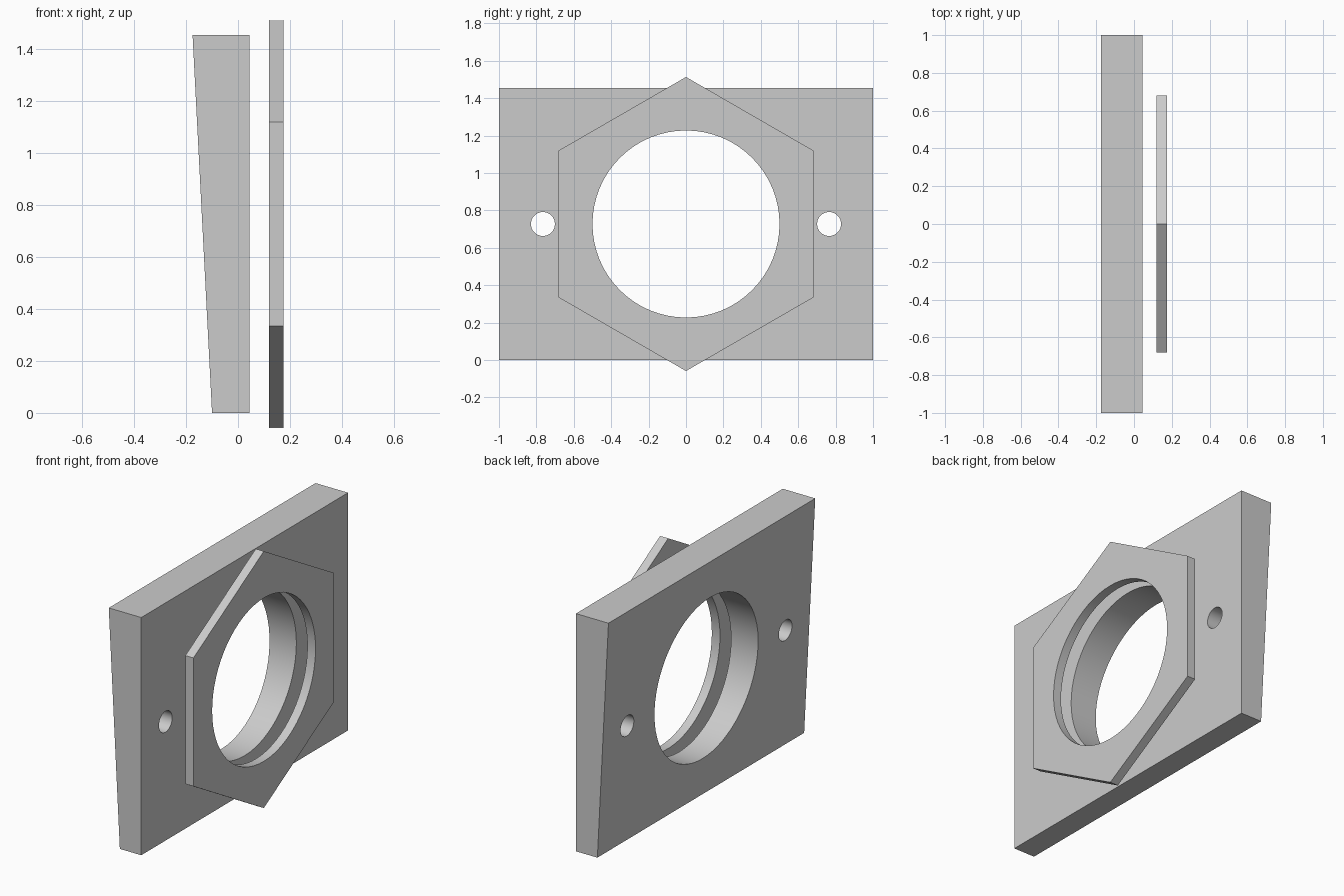
import bpy
import bmesh
from math import radians, pi
from mathutils import Matrix

cube = bpy.data.objects.get("Cube")
if cube:
    bpy.data.objects.remove(cube, do_unlink=True)

HEIGHT = 1.455
MID = HEIGHT / 2

grey = bpy.data.materials.new("plain grey")
grey.use_nodes = True
grey.diffuse_color = (0.6, 0.6, 0.6, 1)
grey.node_tree.nodes["Principled BSDF"].inputs["Base Color"].default_value = grey.diffuse_color


def make_object(name, bm):
    bmesh.ops.recalc_face_normals(bm, faces=bm.faces)
    mesh = bpy.data.meshes.new(name)
    bm.to_mesh(mesh)
    bm.free()
    mesh.materials.append(grey)
    obj = bpy.data.objects.new(name, mesh)
    bpy.context.collection.objects.link(obj)
    return obj


def prism(name, radius, x0, x1, y=0, sides=64):
    """Regular prism along x with a corner pointing to the sides."""
    bm = bmesh.new()
    place = (Matrix.Translation(((x0 + x1) / 2, y, MID))
             @ Matrix.Rotation(pi / 2, 4, 'Y') @ Matrix.Rotation(pi / 2, 4, 'Z'))
    bmesh.ops.create_cone(bm, cap_ends=True, segments=sides, radius1=radius,
                          radius2=radius, depth=x1 - x0, matrix=place)
    return make_object(name, bm)


def drill(target, radius, y=0):
    cutter = prism("hole_cutter", radius, -0.5, 0.5, y)
    cutter.hide_render = True
    mod = target.modifiers.new("hole", 'BOOLEAN')
    mod.operation = 'DIFFERENCE'
    mod.solver = 'EXACT'
    mod.object = cutter
    bpy.context.view_layer.objects.active = target
    bpy.ops.object.modifier_apply(modifier=mod.name)
    bpy.data.objects.remove(cutter, do_unlink=True)


# Tapered back plate: side profile extruded across the width
bm = bmesh.new()
profile = [(-0.1, 0), (0.045, 0), (0.045, HEIGHT), (-0.175, HEIGHT)]
face = bm.faces.new([bm.verts.new((x, -1, z)) for x, z in profile])
side = bmesh.ops.extrude_face_region(bm, geom=[face])
bmesh.ops.translate(bm, vec=(0, 2, 0),
                    verts=[v for v in side["geom"] if isinstance(v, bmesh.types.BMVert)])
plate = make_object("tapered_plate", bm)

# Floating hexagonal flange
flange = prism("hexagonal_flange", 0.786, 0.12, 0.175, sides=6)

# Central bore through both parts, bolt holes through the plate only
for part in (plate, flange):
    drill(part, 0.5)
for y in (-0.765, 0.765):
    drill(plate, 0.064, y)

# Smooth bores, sharp edges elsewhere
for part in (plate, flange):
    bpy.ops.object.select_all(action='DESELECT')
    part.select_set(True)
    bpy.context.view_layer.objects.active = part
    bpy.ops.object.shade_smooth_by_angle(angle=radians(30))
